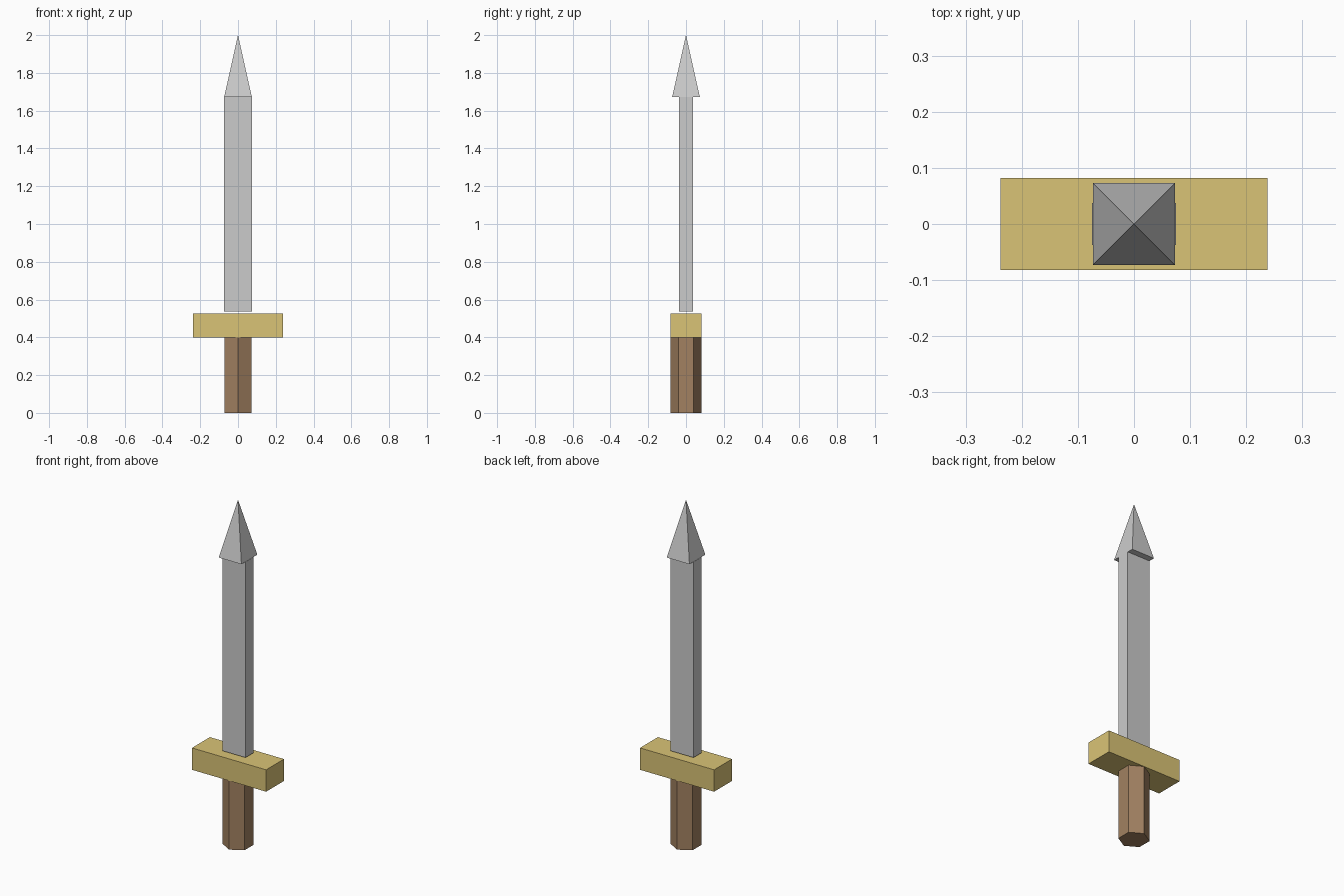
import bpy, math

if "Cube" in bpy.data.objects:
    bpy.data.objects.remove(bpy.data.objects["Cube"])


def material(name, rgb):
    m = bpy.data.materials.new(name)
    m.diffuse_color = (*rgb, 1)
    m.use_nodes = True
    m.node_tree.nodes["Principled BSDF"].inputs["Base Color"].default_value = m.diffuse_color
    return m


def finish(name, mat=None):
    ob = bpy.context.object
    ob.name = name
    bpy.ops.object.transform_apply(location=False, rotation=True, scale=True)
    if mat:
        ob.data.materials.append(mat)
    return ob


def box(name, sx, sy, z0, z1, mat=None):
    bpy.ops.mesh.primitive_cube_add(size=1, location=(0, 0, (z0 + z1) / 2))
    bpy.context.object.scale = (sx, sy, z1 - z0)
    return finish(name, mat)


wood = material("wood", (0.36, 0.22, 0.12))
gold = material("gold", (0.70, 0.55, 0.18))

# hexagonal grip with corners towards front and back
bpy.ops.mesh.primitive_cylinder_add(vertices=6, radius=0.082, depth=0.4, location=(0, 0, 0.2))
finish("grip", wood)

# cross guard and flat blade
box("guard", 0.476, 0.164, 0.4, 0.527, gold)
box("blade", 0.149, 0.074, 0.537, 1.673)

# square pyramid tip, overhanging the blade front and back
bpy.ops.mesh.primitive_cone_add(vertices=4, radius1=0.073 * math.sqrt(2), radius2=0,
                                depth=0.327, location=(0, 0, 1.8365),
                                rotation=(0, 0, math.pi / 4))
finish("blade_tip")
